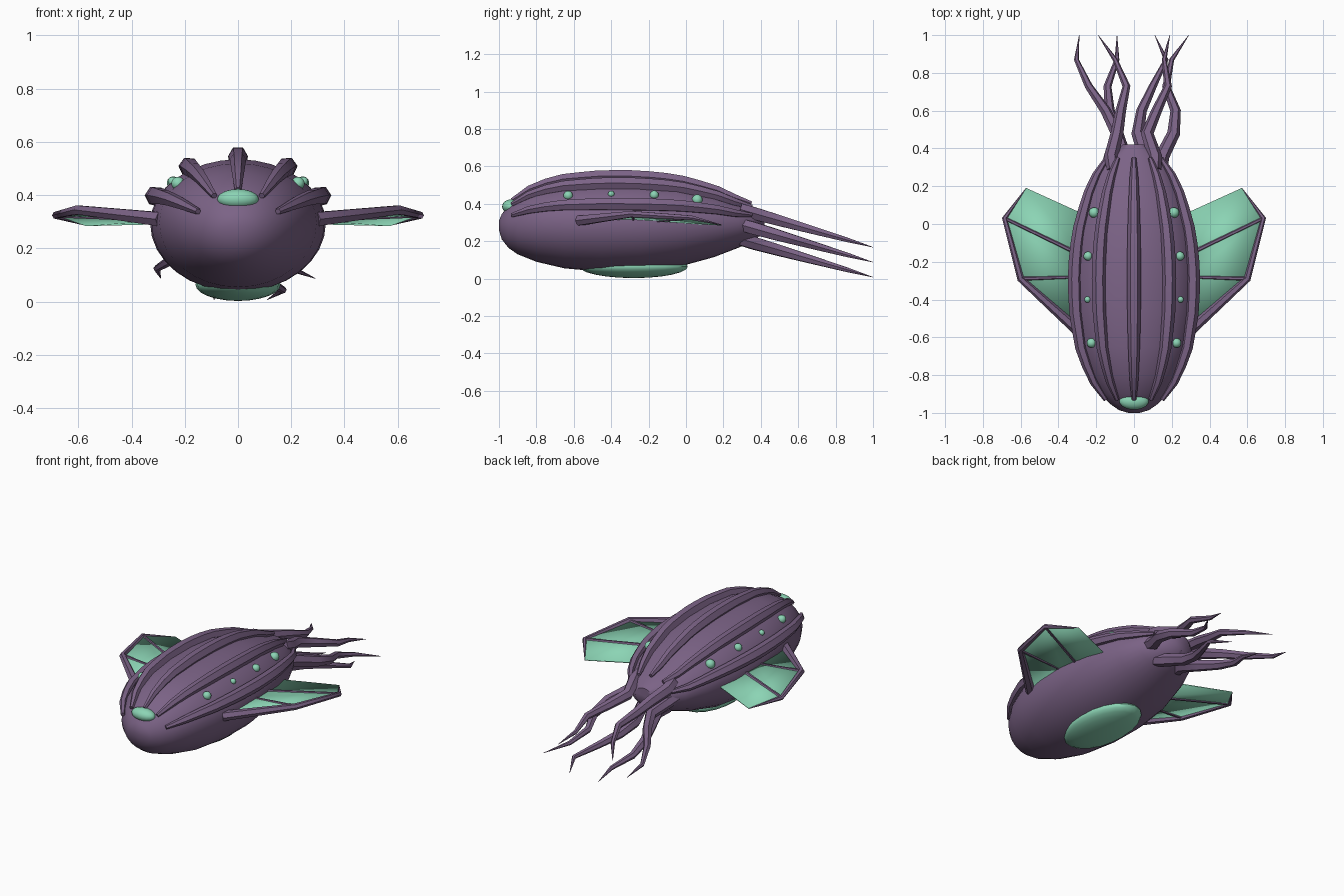
import bpy, bmesh, math
from mathutils import Vector

cube = bpy.data.objects.get("Cube")
if cube:
    bpy.data.objects.remove(cube, do_unlink=True)


def material(name, rgb):
    mat = bpy.data.materials.new(name)
    mat.use_nodes = True
    mat.diffuse_color = (*rgb, 1)
    mat.node_tree.nodes["Principled BSDF"].inputs["Base Color"].default_value = (*rgb, 1)
    return mat


PURPLE = material("dusky purple", (0.2, 0.125, 0.24))
GREEN = material("pale sea green", (0.26, 0.66, 0.46))


def finish(obj, name, mat, angle=50):
    obj.name = obj.data.name = name
    obj.data.materials.clear()
    obj.data.materials.append(mat)
    bpy.ops.object.select_all(action='DESELECT')
    obj.select_set(True)
    bpy.context.view_layer.objects.active = obj
    bpy.ops.object.shade_smooth_by_angle(angle=math.radians(angle))
    return obj


def from_bmesh(bm, name, mat, angle=50):
    bmesh.ops.recalc_face_normals(bm, faces=bm.faces)
    mesh = bpy.data.meshes.new(name)
    bm.to_mesh(mesh)
    bm.free()
    obj = bpy.data.objects.new(name, mesh)
    bpy.context.collection.objects.link(obj)
    return finish(obj, name, mat, angle)


def tube(name, points, radii, mat=PURPLE, resolution=1):
    curve = bpy.data.curves.new(name, 'CURVE')
    curve.dimensions = '3D'
    curve.bevel_depth = 1
    curve.bevel_resolution = resolution
    curve.use_fill_caps = True
    spline = curve.splines.new('POLY')
    spline.points.add(len(points) - 1)
    for point, co, radius in zip(spline.points, points, radii):
        point.co = (*co, 1)
        point.radius = radius
    obj = bpy.data.objects.new(name, curve)
    bpy.context.collection.objects.link(obj)
    bpy.ops.object.select_all(action='DESELECT')
    obj.select_set(True)
    bpy.context.view_layer.objects.active = obj
    bpy.ops.object.convert(target='MESH')
    return finish(bpy.context.object, name, mat)


def blob(name, center, size, mat=GREEN):
    bm = bmesh.new()
    bmesh.ops.create_uvsphere(bm, u_segments=20, v_segments=12, radius=1)
    for v in bm.verts:
        v.co = Vector(center) + Vector(a * b for a, b in zip(v.co, size))
    return from_bmesh(bm, name, mat)


# Body stations: y, half width, bottom, top
STATIONS = [
    (-1.0, 0.03, 0.26, 0.31), (-0.985, 0.08, 0.21, 0.345), (-0.95, 0.13, 0.165, 0.39),
    (-0.9, 0.18, 0.13, 0.43), (-0.8, 0.24, 0.09, 0.485), (-0.65, 0.295, 0.055, 0.52),
    (-0.45, 0.325, 0.037, 0.535), (-0.25, 0.33, 0.037, 0.533), (-0.05, 0.31, 0.06, 0.515),
    (0.15, 0.255, 0.115, 0.465), (0.28, 0.195, 0.165, 0.41), (0.36, 0.135, 0.2, 0.385),
    (0.42, 0.06, 0.25, 0.35)]


def section(y):
    for a, b in zip(STATIONS, STATIONS[1:]):
        if y <= b[0]:
            t = (y - a[0]) / (b[0] - a[0])
            return [p + (q - p) * t for p, q in zip(a[1:], b[1:])]
    return STATIONS[-1][1:]


def surface(y, degrees, lift=0.0):
    width, bottom, top = section(y)
    mid = bottom + (top - bottom) * 0.52
    c, s = math.cos(math.radians(degrees)), math.sin(math.radians(degrees))
    height = top - mid if s > 0 else mid - bottom
    return Vector(((width + lift) * c, y, mid + (height + lift) * s))


# Body hull
SIDES = 32
bm = bmesh.new()
rings = [[bm.verts.new(surface(row[0], 360 * i / SIDES)) for i in range(SIDES)] for row in STATIONS]
for a, b in zip(rings, rings[1:]):
    for i in range(SIDES):
        j = (i + 1) % SIDES
        bm.faces.new((a[i], a[j], b[j], b[i]))
bm.faces.new(rings[0])
bm.faces.new(rings[-1])
from_bmesh(bm, "body", PURPLE)

# Raised ridges running along the back
RIDGES = {"left_side": 24, "left_upper": 57, "centre": 90, "right_upper": 123, "right_side": 156}
STEPS = 14
for name, degrees in RIDGES.items():
    ts = [i / STEPS for i in range(STEPS + 1)]
    path = [surface(-0.93 + 1.28 * t, degrees, 0.014) for t in ts]
    radii = [0.012 + 0.025 * math.sin(math.pi * t) ** 0.6 for t in ts]
    tube(name + "_ridge", path, radii)

# Nose patch and belly patch
blob("nose_patch", (0, -0.938, 0.385), (0.078, 0.045, 0.038))
blob("belly_patch", (0, -0.28, 0.065), (0.16, 0.29, 0.062))

# Glowing spots between the ridges
for side, name in ((1, "left"), (-1, "right")):
    for i, (y, r) in enumerate(((-0.63, 0.025), (-0.4, 0.017), (-0.17, 0.024), (0.06, 0.028))):
        p = surface(y, 41)
        blob(f"{name}_spot_{i + 1}", (side * p.x, y, p.z), (r, r, r))

# Fins: membrane plate with tapering struts
ROOT_FRONT, KNEE = (0.29, -0.57, 0.31), (0.6, -0.29, 0.345)
TIP, TRAIL, ROOT_BACK = (0.685, 0.03, 0.325), (0.57, 0.19, 0.287), (0.24, 0.04, 0.295)
MID_FRONT, MID_BACK = (0.28, -0.28, 0.315), (0.26, -0.175, 0.31)
for side, name in ((1, "left"), (-1, "right")):
    def flip(*points):
        return [Vector((side * x, y, z)) for x, y, z in points]

    bm = bmesh.new()
    for panel in ((ROOT_FRONT, KNEE, MID_FRONT), (MID_FRONT, KNEE, TIP, MID_BACK),
                  (MID_BACK, TIP, TRAIL, ROOT_BACK)):
        bm.faces.new([bm.verts.new(p) for p in flip(*panel)])
    bmesh.ops.remove_doubles(bm, verts=bm.verts, dist=0.001)
    membrane = from_bmesh(bm, name + "_fin_membrane", GREEN, 20)
    solid = membrane.modifiers.new("thickness", 'SOLIDIFY')
    solid.thickness = 0.006
    solid.offset = 0
    tube(name + "_fin_edge", flip(ROOT_FRONT, KNEE, TIP, TRAIL), (0.03, 0.019, 0.014, 0.002))
    tube(name + "_fin_front_strut", flip(MID_FRONT, KNEE), (0.008, 0.012))
    tube(name + "_fin_back_strut", flip(MID_BACK, TIP), (0.012, 0.01))

# Trailing tentacles: start height, then x at each station along y
TENTACLE_Y = (0.29, 0.36, 0.48, 0.6, 0.73, 0.87, 1.0)
RADII = (0.036, 0.038, 0.034, 0.028, 0.021, 0.013, 0.001)
TENTACLES = {
    "left_upper": (0.37, (0.11, 0.11, 0.07, 0.12, 0.18, 0.16, 0.19)),
    "left_middle": (0.29, (0.14, 0.15, 0.21, 0.22, 0.17, 0.2, 0.29)),
    "left_lower": (0.21, (0.08, 0.06, 0.02, 0.04, 0.1, 0.17, 0.11)),
    "right_upper": (0.37, (-0.11, -0.12, -0.09, -0.07, -0.04, -0.1, -0.19)),
    "right_middle": (0.29, (-0.14, -0.12, -0.09, -0.15, -0.24, -0.305, -0.29)),
    "right_lower": (0.21, (-0.08, -0.05, -0.09, -0.13, -0.14, -0.09, -0.09)),
}
for name, (start, xs) in TENTACLES.items():
    path = [(x, y, start - 0.285 * (y - 0.29)) for x, y in zip(xs, TENTACLE_Y)]
    tube(name + "_tentacle", path, RADII)
